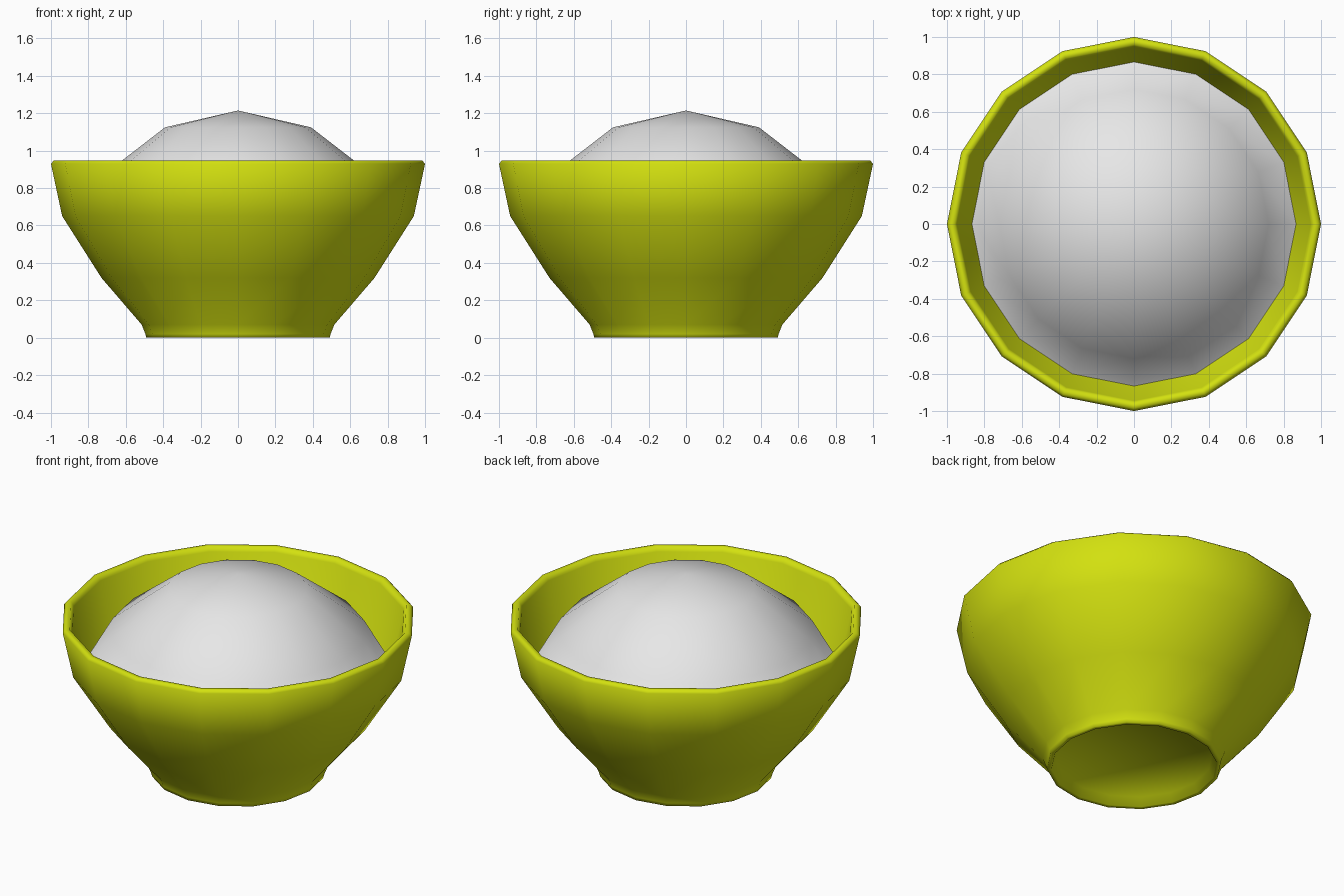
import bpy, bmesh, math

if "Cube" in bpy.data.objects:
    bpy.data.objects.remove(bpy.data.objects["Cube"])

SIDES = 16


def material(name, rgb):
    m = bpy.data.materials.new(name)
    m.diffuse_color = (*rgb, 1.0)
    m.use_nodes = True
    m.node_tree.nodes["Principled BSDF"].inputs["Base Color"].default_value = m.diffuse_color
    return m


def lathe(name, profile, mat):
    """Spin (radius, height) points around z; radius 0 makes a pole, open ends stay open."""
    bm = bmesh.new()
    rings = []
    for r, z in profile:
        if r == 0:
            rings.append([bm.verts.new((0, 0, z))] * SIDES)
        else:
            rings.append([bm.verts.new((r * math.cos(math.tau * i / SIDES),
                                        r * math.sin(math.tau * i / SIDES), z))
                          for i in range(SIDES)])
    for a, b in zip(rings, rings[1:]):
        for i in range(SIDES):
            j = (i + 1) % SIDES
            corners = list(dict.fromkeys((a[i], a[j], b[j], b[i])))
            bm.faces.new(corners)
    for f in bm.faces:
        f.smooth = True
    mesh = bpy.data.meshes.new(name)
    bm.to_mesh(mesh)
    bm.free()
    mesh.materials.append(mat)
    ob = bpy.data.objects.new(name, mesh)
    bpy.context.collection.objects.link(ob)
    return ob


lime = material("lime glaze", (0.65, 0.75, 0.005))
white = material("white filling", (0.8, 0.8, 0.8))

# Bowl: recessed underside, foot ring, flared outer wall, rounded rim, inner wall
lathe("bowl", [
    (0, 0.05), (0.44, 0.05), (0.465, 0.0), (0.49, 0.0), (0.495, 0.02),
    (0.515, 0.07), (0.73, 0.32), (0.94, 0.65), (1.0, 0.93),
    (0.985, 0.947), (0.96, 0.947), (0.945, 0.92),
    (0.885, 0.65), (0.68, 0.35), (0.46, 0.11), (0, 0.10)], lime)

# Heaped filling: shallow dome running down to the inner wall
lathe("rice_mound", [
    (0.89, 0.615), (0.86, 0.625), (0.72, 0.87), (0.39, 1.125), (0, 1.215)], white)
